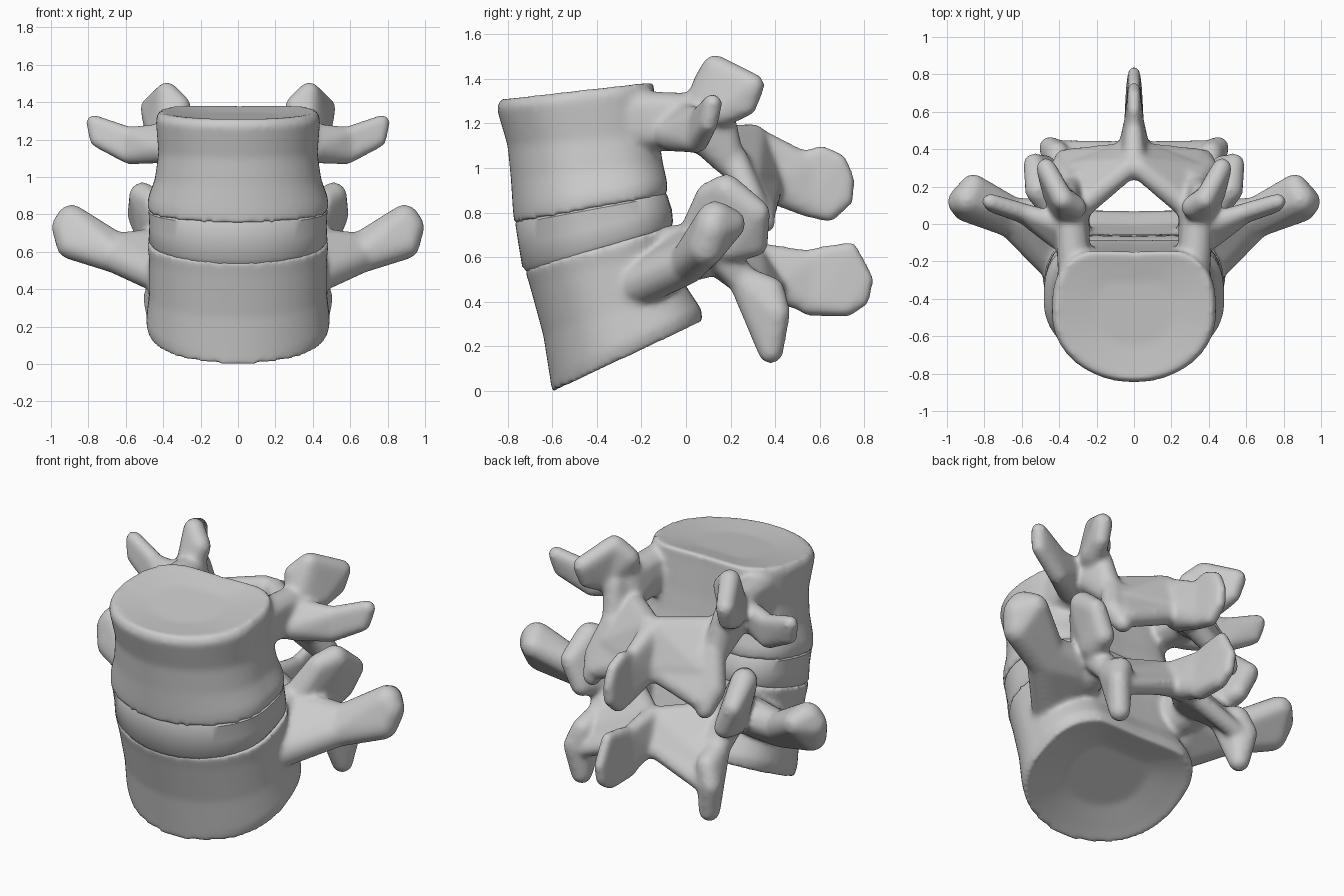
import bpy, bmesh
from math import sin, cos, pi, copysign

# unit sphere points, used to build rounded hulls
tmp = bmesh.new()
bmesh.ops.create_icosphere(tmp, subdivisions=2, radius=1)
BALL = [v.co.copy() for v in tmp.verts]
tmp.free()


def outline(n=64):
    """Kidney outline: x in -1..1, t from 0 (front) to 1 (back, dented)."""
    pts = []
    for i in range(n):
        a = 2 * pi * i / n
        s, c = sin(a), cos(a)
        p = 2 / (2.03 if c > 0 else 3.0)
        x = copysign(abs(s) ** p, s)
        t = (1 - copysign(abs(c) ** p, c)) / 2
        if c < 0:
            t -= 0.04 * max(0, 1 - (x / 0.6) ** 2)
        pts.append((x, t))
    return pts


def loft(bm, rings, dish_low=0.0, dish_top=0.0):
    """Rings: front y, front z, back y, back z, half width. End caps are dished."""
    def dished(ring, depth):
        return [(ring, 0.5, depth), (ring, 0.85, depth / 3)]
    layers = dished(rings[0], dish_low) + [(r, 1, 0) for r in rings]
    layers += dished(rings[-1], -dish_top)[::-1]
    loops = []
    for (yf, zf, yb, zb, w), s, dz in layers:
        loop = []
        for x, t in outline():
            t = 0.5 + (t - 0.5) * s
            loop.append(bm.verts.new((x * w * s, yf + (yb - yf) * t, zf + (zb - zf) * t + dz)))
        loops.append(loop)
    n = len(loops[0])
    for a, b in zip(loops, loops[1:]):
        for i in range(n):
            bm.faces.new((a[i], a[(i + 1) % n], b[(i + 1) % n], b[i]))
    bm.faces.new(loops[0])
    bm.faces.new(loops[-1][::-1])


def hull(bm, balls, side=1):
    """Convex hull around balls (x, y, z, radius), optionally mirrored."""
    h = bmesh.new()
    for x, y, z, r in balls:
        for p in BALL:
            h.verts.new((side * (x + p.x * r), y + p.y * r, z + p.z * r))
    bmesh.ops.convex_hull(h, input=h.verts[:])
    bmesh.ops.delete(h, geom=[v for v in h.verts if not v.link_faces], context='VERTS')
    bmesh.ops.recalc_face_normals(h, faces=h.faces[:])
    me = bpy.data.meshes.new("tmp")
    h.to_mesh(me)
    h.free()
    bm.from_mesh(me)
    bpy.data.meshes.remove(me)


def finish(name, bm):
    bmesh.ops.recalc_face_normals(bm, faces=bm.faces[:])
    me = bpy.data.meshes.new(name)
    bm.to_mesh(me)
    bm.free()
    ob = bpy.data.objects.new(name, me)
    bpy.context.collection.objects.link(ob)
    return ob


def vertebra(name, rings, dish_low, dish_top, wings, arch, spine):
    bm = bmesh.new()
    loft(bm, rings, dish_low, dish_top)
    for balls in wings + arch:
        for side in (1, -1):
            hull(bm, balls, side)
    for balls in spine:
        hull(bm, balls)
    ob = finish(name, bm)
    rm = ob.modifiers.new("fuse", 'REMESH')
    rm.mode = 'VOXEL'
    rm.voxel_size = 0.0135
    rm.use_smooth_shade = True
    sm = ob.modifiers.new("soften", 'SMOOTH')
    sm.factor = 0.5
    sm.iterations = 14


# upper vertebra: body, pedicles and processes, lamina, spinous process
vertebra("upper_vertebra", [
    (-.77, .75, -.06, .88, .485),
    (-.777, .82, -.06, .94, .482),
    (-.785, .95, -.08, 1.02, .445),
    (-.80, 1.10, -.10, 1.15, .425),
    (-.85, 1.27, -.12, 1.35, .44),
    (-.83, 1.31, -.12, 1.39, .42),
], .03, .025, [
    # pedicle
    [(.32, -.24, 1.17, .09), (.32, -.24, 1.26, .09), (.33, .06, 1.16, .095), (.34, .06, 1.25, .085)],
    # transverse process
    [(.40, -.06, 1.15, .08), (.40, 0, 1.23, .06), (.58, .05, 1.12, .055), (.58, .06, 1.22, .05)],
    [(.58, .05, 1.12, .055), (.58, .06, 1.22, .05), (.75, .10, 1.20, .045), (.77, .12, 1.29, .045)],
    # superior articular process
    [(.36, .06, 1.25, .08), (.31, .09, 1.38, .06), (.38, .13, 1.45, .06), (.42, .16, 1.25, .07)],
    [(.38, .13, 1.45, .06), (.42, .16, 1.25, .07), (.47, .30, 1.37, .055), (.46, .27, 1.28, .05)],
], [
    # isthmus and lamina
    [(.35, .07, 1.16, .09), (.36, .16, 1.24, .06), (.33, .20, 1.02, .07)],
    [(.29, .09, 1.12, .07), (.31, .28, .95, .06), (.03, .30, 1.14, .06), (.03, .39, .93, .06)],
    [(.03, .38, .93, .06), (.32, .22, 1.03, .06), (.35, .35, .80, .055)],
    # inferior articular process
    [(.33, .21, 1.05, .065), (.39, .29, .86, .065), (.37, .35, .76, .055)],
], [
    [(0, .30, 1.12, .07), (0, .38, .93, .09), (0, .56, 1.02, .04), (0, .57, .82, .05)],
    [(0, .50, 1.03, .04), (0, .52, .84, .055), (0, .61, 1.07, .033), (0, .69, 1.03, .035),
     (0, .725, .95, .033), (0, .715, .86, .038), (0, .64, .80, .045)],
])

# lower vertebra, wedge shaped
vertebra("lower_vertebra", [
    (-.60, -.01, .10, .32, .475),
    (-.61, .06, .09, .38, .492),
    (-.64, .25, .02, .48, .475),
    (-.70, .47, -.03, .66, .475),
    (-.725, .55, -.03, .75, .487),
], .06, .03, [
    # pedicle
    [(.32, -.18, .56, .10), (.32, -.18, .63, .10), (.34, .08, .60, .10), (.34, .06, .67, .09)],
    # transverse process
    [(.41, -.22, .47, .10), (.40, .02, .62, .11), (.65, .01, .57, .09), (.65, .06, .62, .085)],
    [(.65, .01, .57, .09), (.65, .06, .62, .085), (.89, .13, .77, .085), (.92, .12, .73, .08),
     (.89, .09, .64, .085), (.86, .20, .75, .07)],
    # superior articular process
    [(.37, .05, .69, .09), (.46, .11, .87, .07), (.51, .18, .90, .075), (.45, .20, .65, .08)],
    [(.51, .18, .90, .075), (.45, .20, .65, .08), (.535, .32, .80, .06), (.47, .31, .66, .06)],
], [
    # isthmus and lamina
    [(.40, .15, .62, .08), (.36, .25, .50, .07), (.38, .32, .42, .06)],
    [(.29, .09, .62, .07), (.36, .32, .44, .06), (.03, .30, .61, .055), (.03, .40, .46, .055)],
    [(.03, .39, .48, .055), (.37, .26, .50, .06), (.42, .40, .33, .05)],
    # inferior articular process
    [(.39, .25, .50, .065), (.45, .41, .35, .06), (.42, .38, .18, .06), (.41, .38, .45, .065)],
], [
    [(0, .31, .61, .06), (0, .39, .48, .08), (0, .56, .59, .04), (0, .57, .39, .05)],
    [(0, .53, .59, .04), (0, .55, .39, .055), (0, .62, .62, .033), (0, .74, .635, .033),
     (0, .81, .50, .033), (0, .79, .41, .035), (0, .72, .375, .045)],
])

# disc between the bodies
bm = bmesh.new()
loft(bm, [
    (-.71, .53, -.05, .72, .45),
    (-.735, .56, -.035, .765, .478),
    (-.75, .65, -.04, .82, .474),
    (-.765, .75, -.06, .88, .478),
    (-.75, .78, -.08, .91, .45),
])
disc = finish("disc", bm)
bpy.context.view_layer.objects.active = disc
disc.select_set(True)
bpy.ops.object.shade_smooth_by_angle(angle=0.7)
